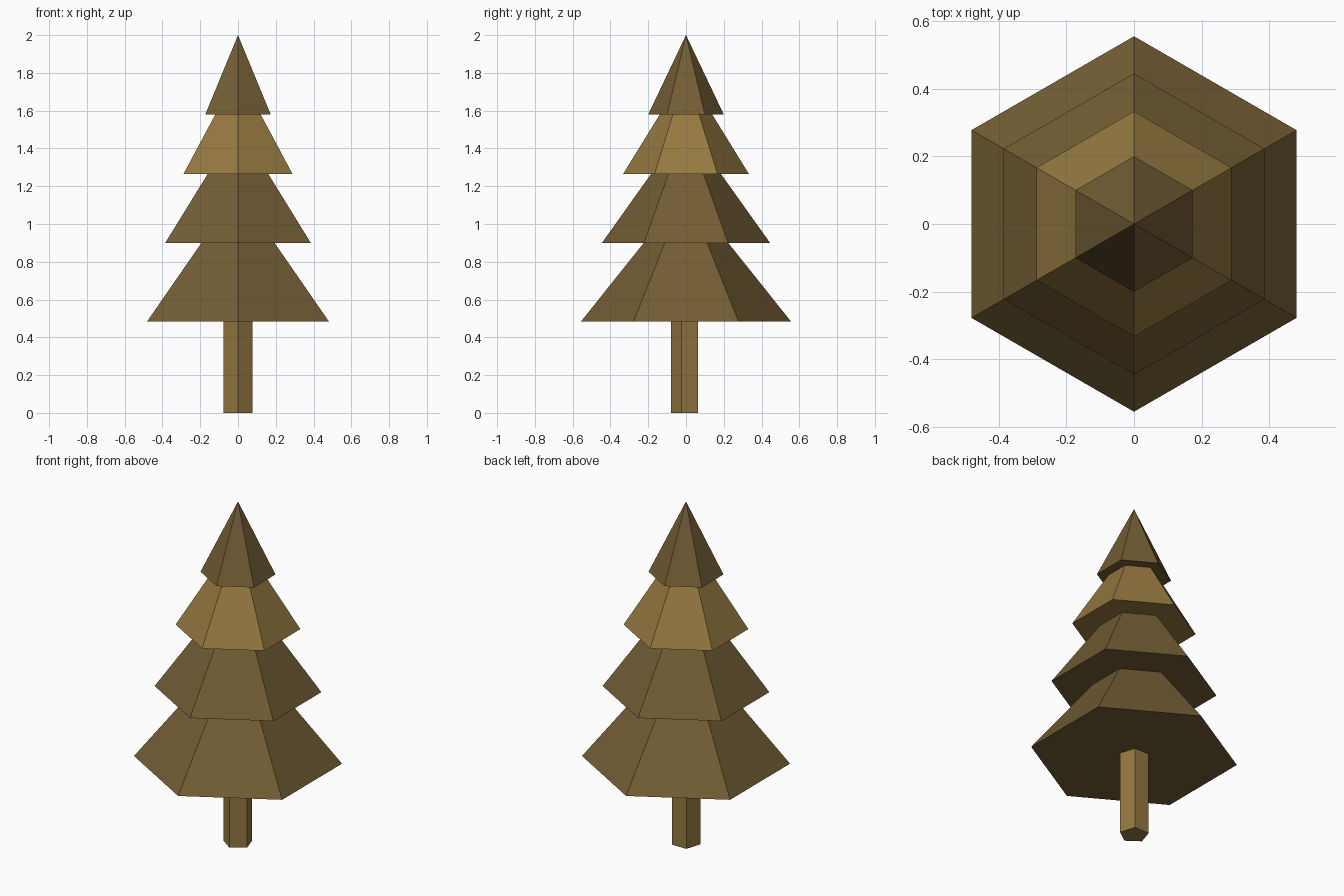
import bpy, math

if "Cube" in bpy.data.objects:
    bpy.data.objects.remove(bpy.data.objects["Cube"])

def material(name, rgb):
    m = bpy.data.materials.new(name)
    m.diffuse_color = (*rgb, 1)
    m.use_nodes = True
    m.node_tree.nodes["Principled BSDF"].inputs["Base Color"].default_value = m.diffuse_color
    return m

dark = material("dark_brown", (0.17, 0.11, 0.034))
light = material("light_brown", (0.30, 0.19, 0.05))

def cone(name, sides, r1, r2, z0, z1, mat, turn):
    """Flat-faced cone or prism from z0 to z1, turned about z."""
    bpy.ops.mesh.primitive_cone_add(vertices=sides, radius1=r1, radius2=r2,
                                    depth=z1 - z0, location=(0, 0, (z0 + z1) / 2),
                                    rotation=(0, 0, turn))
    ob = bpy.context.object
    ob.name = name
    ob.data.materials.append(mat)

# Five-sided trunk with one corner facing the front
cone("trunk", 5, 0.08, 0.08, 0, 0.6, light, math.pi)

# Four overlapping six-sided branch tiers: radius, base, apex, material
tiers = [
    (0.555, 0.485, 1.18, dark),
    (0.445, 0.90, 1.525, dark),
    (0.333, 1.265, 1.805, light),
    (0.20, 1.58, 2.0, dark),
]
for i, (r, z0, z1, mat) in enumerate(tiers, 1):
    cone(f"branch_tier_{i}", 6, r, 0, z0, z1, mat, 0)
